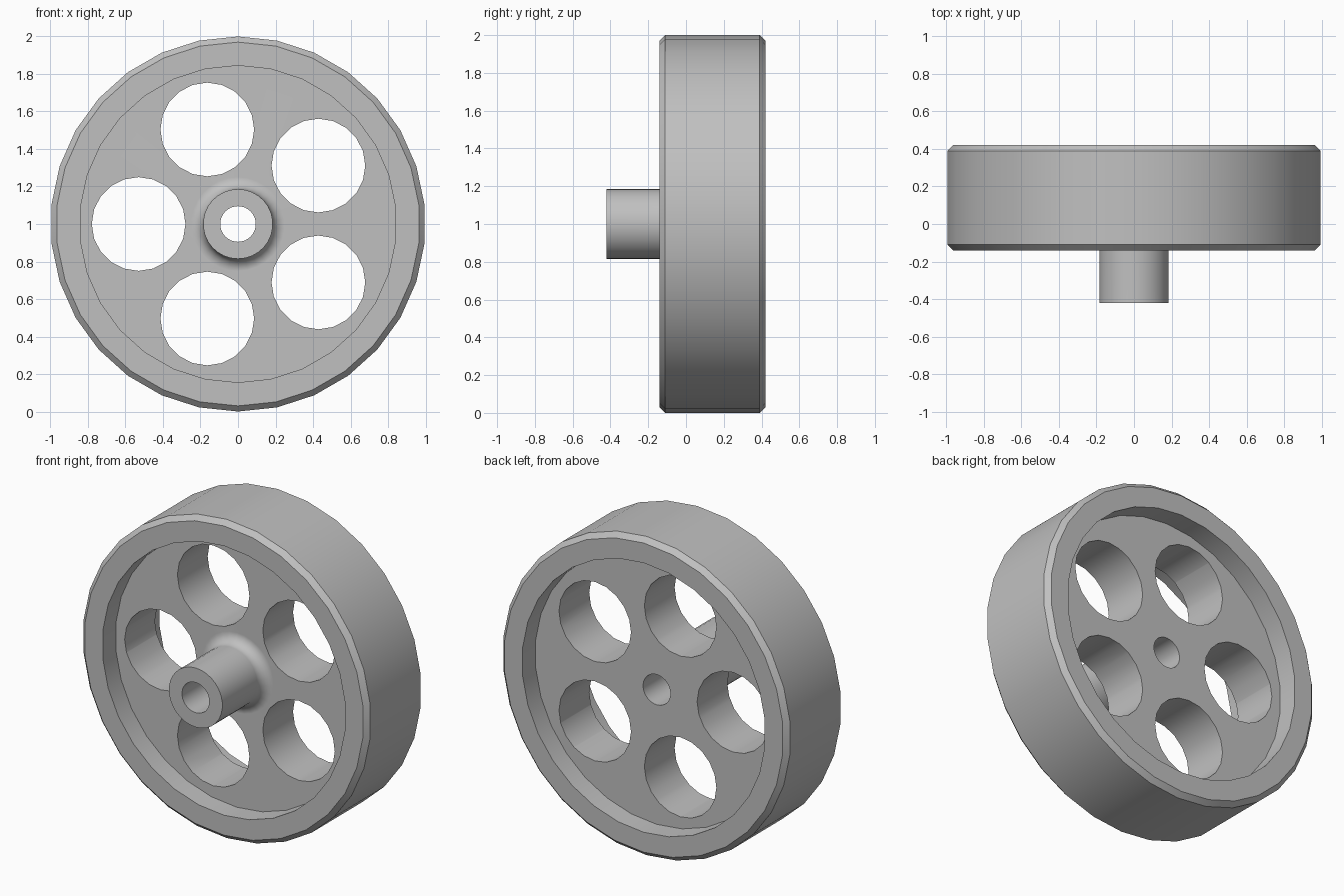
import bpy
import bmesh
from math import sin, cos, pi, radians

if "Cube" in bpy.data.objects:
    bpy.data.objects.remove(bpy.data.objects["Cube"], do_unlink=True)

# Main dimensions
SIDES = 30
RIM_R, RECESS_R, HUB_R, BORE_R = 1.0, 0.845, 0.186, 0.095
RIM_FRONT, RIM_BACK = -0.14, 0.42
WEB_FRONT, WEB_BACK = -0.01, 0.29
HUB_FRONT = -0.42
CHAMFER, FILLET = 0.03, 0.065
HOLE_R, HOLE_DIST, HOLES = 0.25, 0.53, 5

# Plain grey material
grey = bpy.data.materials.new("light_grey")
grey.use_nodes = True
colour = (0.53, 0.53, 0.53, 1)
grey.diffuse_color = colour
bsdf = next(n for n in grey.node_tree.nodes if n.type == "BSDF_PRINCIPLED")
bsdf.inputs["Base Color"].default_value = colour


def add_lathe(name, profile, sides, centre_x=0.0, centre_z=1.0, closed=True):
    """Turn a (radius, y) profile around an axis parallel to y."""
    bm = bmesh.new()
    rings = []
    for i in range(sides):
        a = 2 * pi * i / sides
        rings.append([bm.verts.new((centre_x + r * sin(a), y, centre_z + r * cos(a)))
                      for r, y in profile])
    n = len(profile)
    for i in range(sides):
        a, b = rings[i], rings[(i + 1) % sides]
        for j in range(n if closed else n - 1):
            k = (j + 1) % n
            bm.faces.new((a[j], a[k], b[k], b[j]))
    if not closed:
        for j in (0, n - 1):
            bm.faces.new([ring[j] for ring in rings])
    bmesh.ops.recalc_face_normals(bm, faces=bm.faces)
    mesh = bpy.data.meshes.new(name)
    bm.to_mesh(mesh)
    bm.free()
    mesh.materials.append(grey)
    obj = bpy.data.objects.new(name, mesh)
    bpy.context.collection.objects.link(obj)
    return obj


# Hub root fillet, from the hub wall out to the web
fillet = []
for i in range(7):
    t = pi / 2 * i / 6
    fillet.append((HUB_R + FILLET * (1 - cos(t)), WEB_FRONT - FILLET * (1 - sin(t))))

# Wheel section: bore, hub, web, recesses and chamfered rim
section = [(BORE_R, WEB_BACK), (BORE_R, HUB_FRONT), (HUB_R, HUB_FRONT)]
section += fillet
section += [
    (RECESS_R, WEB_FRONT), (RECESS_R, RIM_FRONT),
    (RIM_R - CHAMFER, RIM_FRONT), (RIM_R, RIM_FRONT + CHAMFER),
    (RIM_R, RIM_BACK - CHAMFER), (RIM_R - CHAMFER, RIM_BACK),
    (RECESS_R, RIM_BACK), (RECESS_R, WEB_BACK),
]
wheel = add_lathe("wheel", section, SIDES)
bpy.context.view_layer.objects.active = wheel
wheel.select_set(True)

# Round lightening holes through the web
for i in range(HOLES):
    a = pi + 2 * pi * i / HOLES
    cutter = add_lathe("hole_cutter", [(HOLE_R, WEB_FRONT - 0.05), (HOLE_R, WEB_BACK + 0.05)],
                       20, HOLE_DIST * cos(a), 1 + HOLE_DIST * sin(a), closed=False)
    cutter.hide_render = True
    cut = wheel.modifiers.new("lightening_hole", "BOOLEAN")
    cut.operation = "DIFFERENCE"
    cut.solver = "EXACT"
    cut.object = cutter
    bpy.ops.object.modifier_apply(modifier=cut.name)
    bpy.data.objects.remove(cutter, do_unlink=True)

# Smooth round walls, crisp corners, flat web
bpy.ops.object.shade_smooth_by_angle(angle=radians(30))
weighted = wheel.modifiers.new("flat_face_normals", "WEIGHTED_NORMAL")
weighted.keep_sharp = True
